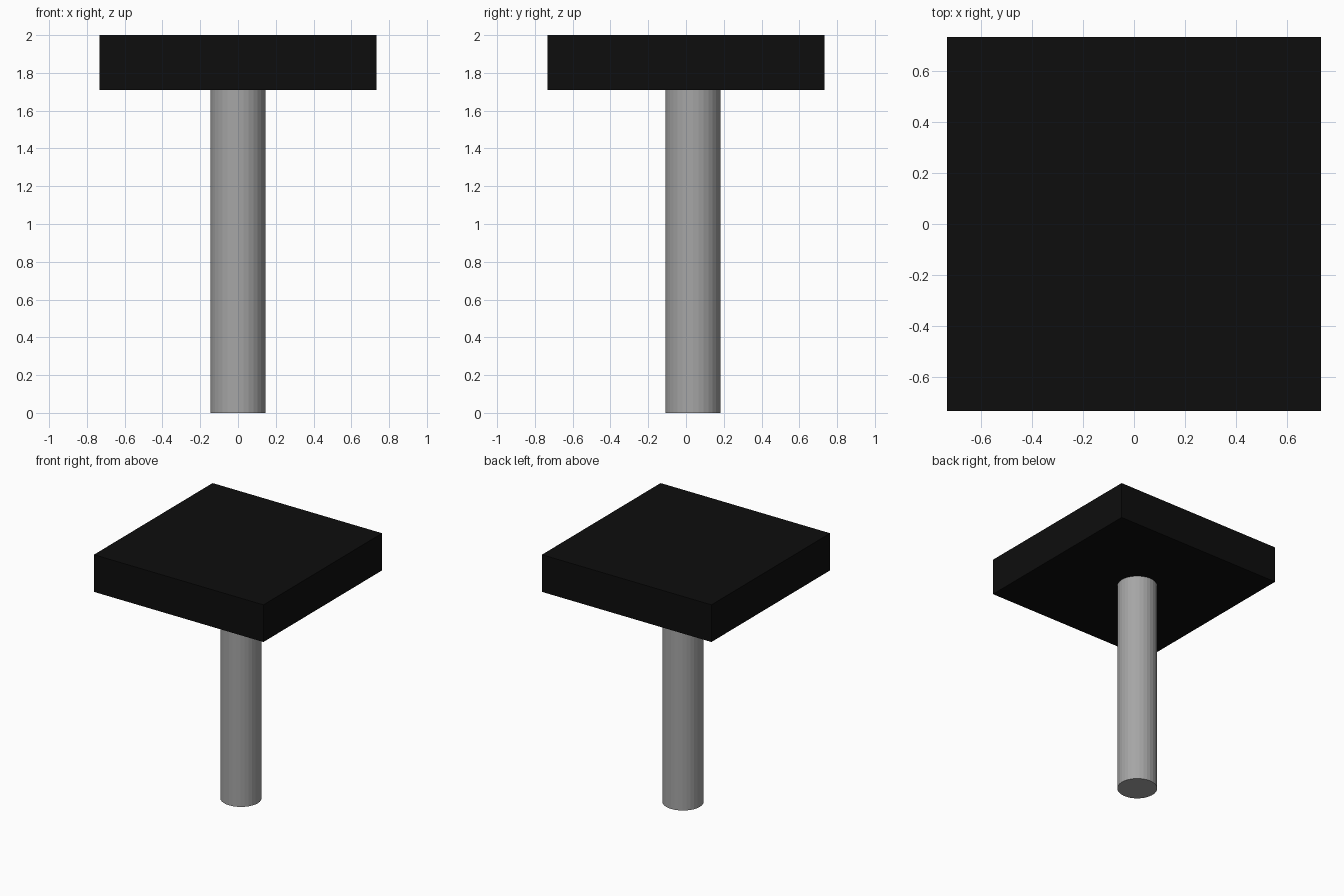
import bpy

if "Cube" in bpy.data.objects:
    bpy.data.objects.remove(bpy.data.objects["Cube"])

def material(name, rgb):
    m = bpy.data.materials.new(name)
    m.diffuse_color = (*rgb, 1)
    m.use_nodes = True
    m.node_tree.nodes["Principled BSDF"].inputs["Base Color"].default_value = m.diffuse_color
    return m

black = material("black", (0.004, 0.004, 0.004))
grey = material("grey", (0.38, 0.38, 0.38))

SLAB_BOTTOM, TOP, WIDTH = 1.71, 2.0, 1.465

# Square slab head
bpy.ops.mesh.primitive_cube_add(size=1, location=(0, 0, (SLAB_BOTTOM + TOP) / 2))
slab = bpy.context.object
slab.name = "slab_head"
slab.scale = (WIDTH, WIDTH, TOP - SLAB_BOTTOM)
slab.data.materials.append(black)

# Round post, set slightly toward the back
bpy.ops.mesh.primitive_cylinder_add(vertices=32, radius=0.146, depth=SLAB_BOTTOM,
                                    location=(0, 0.037, SLAB_BOTTOM / 2))
post = bpy.context.object
post.name = "post"
post.data.materials.append(grey)
